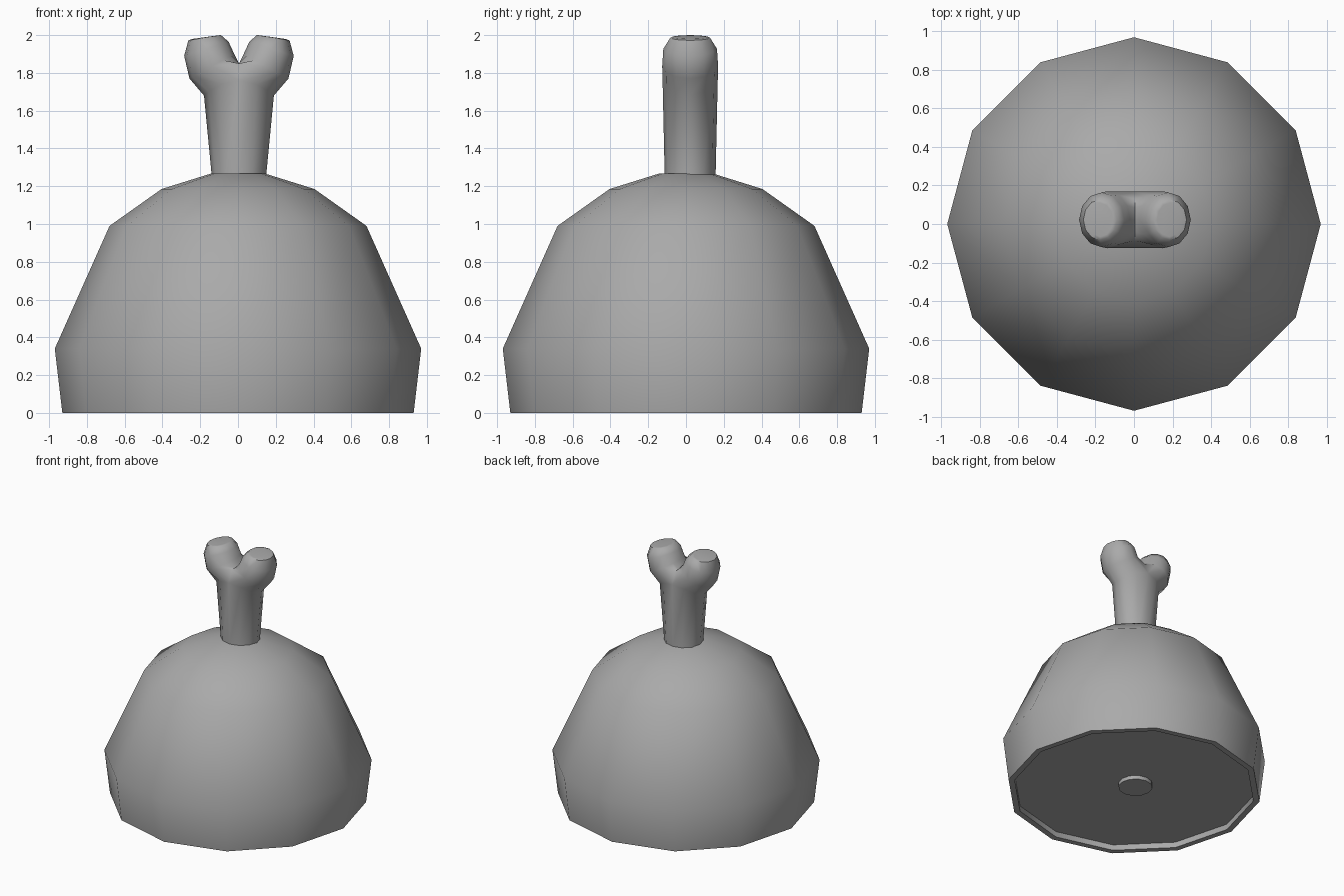
import bpy, bmesh, math

cube = bpy.data.objects.get("Cube")
if cube:
    bpy.data.objects.remove(cube, do_unlink=True)

SIDES = 12
grey = bpy.data.materials.new("plain grey")
grey.use_nodes = True
COLOUR = (0.4, 0.4, 0.4, 1)
grey.diffuse_color = COLOUR
grey.node_tree.nodes["Principled BSDF"].inputs["Base Color"].default_value = COLOUR


def finish(bm, name, angle):
    """Turn a bmesh into a shaded object."""
    bmesh.ops.recalc_face_normals(bm, faces=bm.faces)
    mesh = bpy.data.meshes.new(name)
    bm.to_mesh(mesh)
    bm.free()
    obj = bpy.data.objects.new(name, mesh)
    bpy.context.collection.objects.link(obj)
    mesh.materials.append(grey)
    bpy.ops.object.select_all(action="DESELECT")
    obj.select_set(True)
    bpy.context.view_layer.objects.active = obj
    bpy.ops.object.shade_smooth_by_angle(angle=math.radians(angle))
    return obj


def bridge(bm, lower, upper):
    """Join two loops of equal length with quads, or triangles where they share points."""
    n = len(lower)
    for i in range(n):
        j = (i + 1) % n
        corners = list(dict.fromkeys((lower[i], lower[j], upper[j], upper[i])))
        if len(corners) > 2:
            bm.faces.new(corners)


angles = [math.tau * i / SIDES for i in range(SIDES)]

# Domed body with a rim and a shallow recess underneath
bm = bmesh.new()
profile = [(0.885, 0.045), (0.885, 0), (0.93, 0), (0.97, 0.34),
           (0.68, 0.99), (0.405, 1.185), (0.14, 1.268)]
rings = [[bm.verts.new((r * math.cos(a), r * math.sin(a), z)) for a in angles]
         for r, z in profile]
for lower, upper in zip(rings, rings[1:]):
    bridge(bm, lower, upper)
bm.faces.new(rings[0])
bm.faces.new(rings[-1])
finish(bm, "domed_body", 50)

# Bone running through the body, ending in two knobs
CX, CY = 0.005, 0.022
bm = bmesh.new()
shaft = []
for rx, ry, z, rise in [(0.125, 0.125, 0.015, 0), (0.145, 0.135, 1.265, 0),
                        (0.185, 0.146, 1.68, 0.08)]:
    shaft.append([bm.verts.new((CX + rx * math.cos(a), CY + ry * math.sin(a),
                                z + rise * math.sin(a) ** 2)) for a in angles])
bm.faces.new(shaft[0])
for lower, upper in zip(shaft, shaft[1:]):
    bridge(bm, lower, upper)

# Saddle between the knobs, running front to back
half = SIDES // 2
saddle = [bm.verts.new((CX, CY + 0.125 * math.cos(math.pi * k / half), 1.85))
          for k in range(1, half)]

# Each knob: (inner x, inner z, outer x, outer z, half depth)
knob_rings = [(0.025, 1.90, 0.262, 1.77, 0.148), (0.055, 1.965, 0.29, 1.89, 0.142),
              (0.095, 2.0, 0.268, 1.972, 0.105), (0.115, 1.998, 0.245, 1.98, 0.088)]
quarter = SIDES // 4
for side in (1, -1):
    # Walk from the front over the outer side to the back, then home along the saddle
    start = shaft[-1]
    outer = [start[(quarter * 3 + side * k) % SIDES] for k in range(half + 1)]
    loop = outer + saddle
    for xi, zi, xo, zo, depth in knob_rings:
        ring = []
        for a in angles:
            t = (1 + math.sin(a)) / 2
            ring.append(bm.verts.new((CX + side * (xi + (xo - xi) * t),
                                      CY - depth * math.cos(a),
                                      zi + (zo - zi) * t)))
        bridge(bm, loop, ring)
        loop = ring
    bm.faces.new(loop)
finish(bm, "forked_bone", 50)
